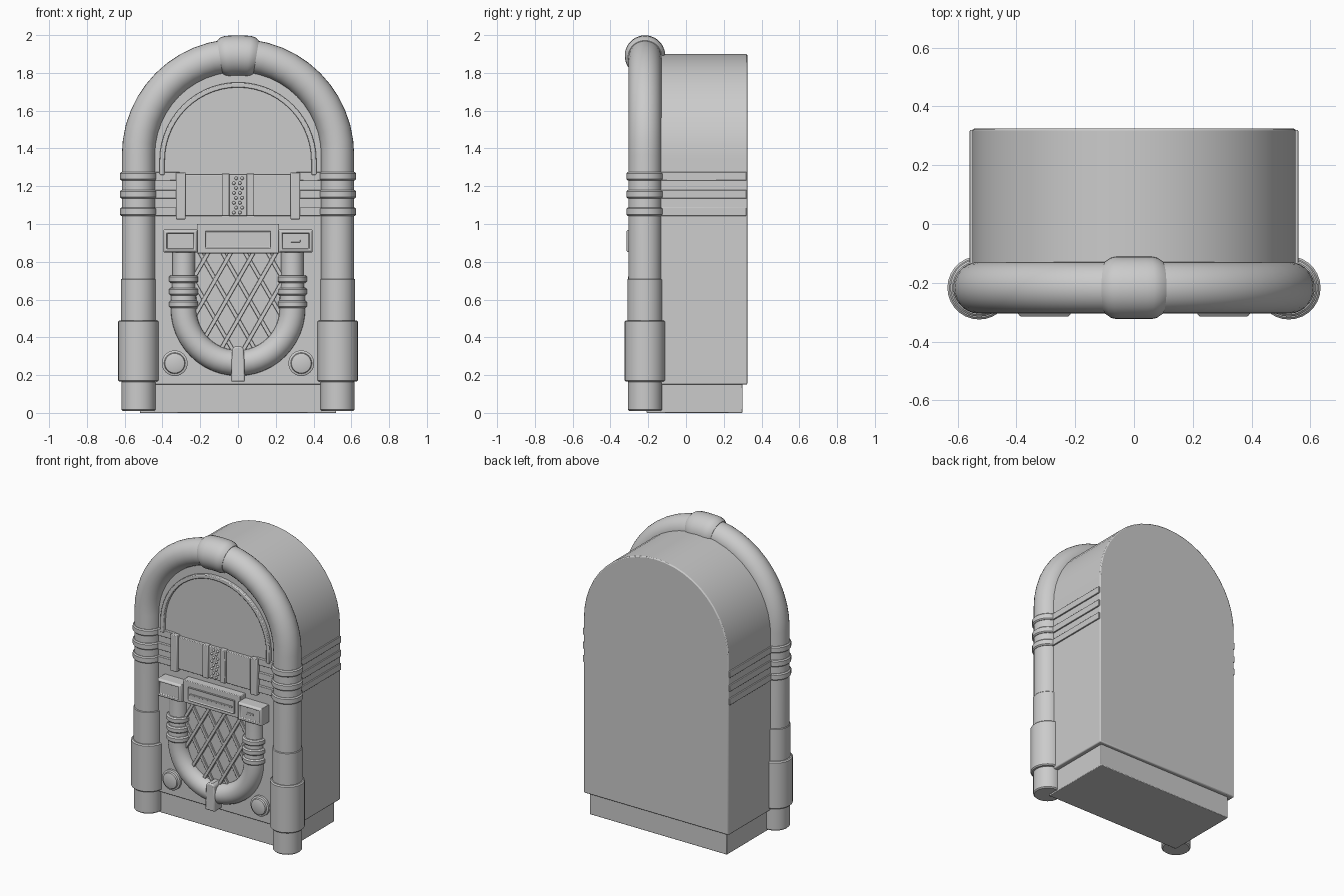
import bpy, bmesh, math
from mathutils import Vector

if "Cube" in bpy.data.objects:
    bpy.data.objects.remove(bpy.data.objects["Cube"])

TY = -0.217      # depth of the front tube axis
FACE = -0.23     # front panel plane
CX, CZ = 0.527, 1.365


def finish(name, bm, bevel=0.0, angle=35):
    bmesh.ops.recalc_face_normals(bm, faces=bm.faces)
    me = bpy.data.meshes.new(name)
    bm.to_mesh(me)
    bm.free()
    ob = bpy.data.objects.new(name, me)
    bpy.context.collection.objects.link(ob)
    if bevel:
        m = ob.modifiers.new("Bevel", 'BEVEL')
        m.width, m.segments, m.limit_method = bevel, 2, 'ANGLE'
        m.angle_limit = math.radians(40)
    bpy.ops.object.select_all(action='DESELECT')
    ob.select_set(True)
    bpy.context.view_layer.objects.active = ob
    bpy.ops.object.shade_smooth_by_angle(angle=math.radians(angle))
    return ob


def prism(name, pts, y0, y1, bevel=0.0):
    """Extrude an x/z outline along y."""
    bm = bmesh.new()
    f = bm.faces.new([bm.verts.new((x, y0, z)) for x, z in pts])
    r = bmesh.ops.extrude_face_region(bm, geom=[f])
    bmesh.ops.translate(bm, vec=(0, y1 - y0, 0),
                        verts=[v for v in r['geom'] if isinstance(v, bmesh.types.BMVert)])
    return finish(name, bm, bevel)


def box(name, x0, x1, y0, y1, z0, z1, bevel=0.004, insets=()):
    """Box whose front face can take (thickness, depth) insets."""
    bm = bmesh.new()
    bmesh.ops.create_cube(bm, size=1)
    for v in bm.verts:
        v.co = ((x0 + x1) / 2 + v.co.x * (x1 - x0), (y0 + y1) / 2 + v.co.y * (y1 - y0),
                (z0 + z1) / 2 + v.co.z * (z1 - z0))
    bm.normal_update()
    front = min(bm.faces, key=lambda f: f.calc_center_median().y)
    for t, d in insets:
        bmesh.ops.inset_region(bm, faces=[front], thickness=t)
        bmesh.ops.translate(bm, vec=(0, d, 0), verts=front.verts)
        inner = front
        front = inner
    return finish(name, bm, bevel)


def sweep(name, pts, y, sides=28):
    """Round tube along (x, z, radius) points in a plane at depth y."""
    bm = bmesh.new()
    rings = []
    for i, (x, z, r) in enumerate(pts):
        a, b = pts[max(i - 1, 0)], pts[min(i + 1, len(pts) - 1)]
        t = Vector((b[0] - a[0], 0, b[1] - a[1])).normalized()
        n = Vector((t.z, 0, -t.x))
        rings.append([bm.verts.new(Vector((x, y, z)) + r * (n * math.cos(k) + Vector((0, math.sin(k), 0))))
                      for k in (2 * math.pi * s / sides for s in range(sides))])
    for p, q in zip(rings, rings[1:]):
        for s in range(sides):
            u = (s + 1) % sides
            bm.faces.new((p[s], p[u], q[u], q[s]))
    bm.faces.new(rings[0])
    bm.faces.new(rings[-1])
    return finish(name, bm)


def sleeve(name, x, y, z0, z1, r, c=0.007):
    return sweep(name, [(x, z0, r - c), (x, z0 + c, r), (x, z1 - c, r), (x, z1, r - c)], y)


def arc(cz, r, a0, a1, n):
    return [(r * math.cos(math.radians(a0 + (a1 - a0) * i / n)),
             cz + r * math.sin(math.radians(a0 + (a1 - a0) * i / n))) for i in range(n + 1)]


# Cabinet and plinth
prism("cabinet", [(-0.55, 0.15), (0.55, 0.15)] + arc(1.35, 0.55, 0, 180, 24), FACE, 0.325, 0.007)
box("plinth", -0.52, 0.52, -0.21, 0.30, 0, 0.16)

# Front arch tube with top collar
path = [(CX, 0.16)] + arc(CZ, CX, 0, 180, 24) + [(-CX, 0.16)]
sweep("arch_tube", [(x, z, 0.088) for x, z in path], TY)
collar = arc(CZ, CX, 79.5, 100.5, 10)
edge = [0.09, 0.103] + [0.107] * 7 + [0.103, 0.09]
sweep("top_collar", [(x, z, r) for (x, z), r in zip(collar, edge)], TY)

# Arched window frame and its glass
outer, inner = arc(1.335, 0.415, 0, 180, 28), arc(1.335, 0.388, 0, 180, 28)
prism("window_frame", [(0.415, 1.26)] + outer + [(-0.415, 1.26), (-0.388, 1.26)]
      + inner[::-1] + [(0.388, 1.26)], -0.252, FACE + 0.01, 0.005)

# Columns, bands, knobs and lower tube legs on both sides
for s, side in ((-1, "left"), (1, "right")):
    sleeve(side + "_foot", s * CX, TY, 0.01, 0.17, 0.091)
    sleeve(side + "_lower_sleeve", s * CX, TY, 0.165, 0.49, 0.108)
    sleeve(side + "_upper_sleeve", s * CX, TY, 0.48, 0.71, 0.093, 0.004)
    for i, z in enumerate((1.043, 1.135, 1.23)):
        sleeve(f"{side}_column_band_{i}", s * CX, TY, z, z + 0.045, 0.098)
        xa, xb = sorted((s * 0.50, s * 0.559))
        box(f"{side}_side_band_{i}", xa, xb, TY, 0.32, z, z + 0.045, 0.003)
        xa, xb = sorted((s * 0.31, s * 0.47))
        box(f"{side}_front_band_{i}", xa, xb, -0.248, FACE + 0.01, z, z + 0.045, 0.003)
    for i, z in enumerate((0.555, 0.622, 0.688)):
        sleeve(f"{side}_leg_ring_{i}", s * 0.288, FACE, z, z + 0.04, 0.077, 0.008)
    # Round knob, turned about y
    bm = bmesh.new()
    prof = [(0.068, FACE + 0.01), (0.068, -0.246), (0.062, -0.25), (0.056, -0.25), (0.052, -0.26), (0.03, -0.266)]
    rings = [[bm.verts.new((s * 0.335 + r * math.cos(k * math.pi / 16), y, 0.263 + r * math.sin(k * math.pi / 16)))
              for k in range(32)] for r, y in prof]
    for p, q in zip(rings, rings[1:]):
        for k in range(32):
            bm.faces.new((p[k], p[(k + 1) % 32], q[(k + 1) % 32], q[k]))
    bm.faces.new(rings[-1])
    finish(side + "_knob", bm)
    # Coin box
    xa, xb = sorted((s * 0.215, s * 0.395))
    box(side + "_coin_box", xa, xb, -0.305, FACE + 0.01, 0.85, 0.97, 0.003,
        ((0.012, -0.01), (0.012, 0.0), (0.004, 0.012)))
    # Selector panel bars
    box(side + "_panel_outer_bar", s * 0.303 - 0.025, s * 0.303 + 0.025, -0.268, FACE, 1.025, 1.273)
    box(side + "_panel_inner_bar", s * 0.066 - 0.02, s * 0.066 + 0.02, -0.264, FACE, 1.042, 1.268)
box("coin_slot", 0.28, 0.33, -0.309, -0.295, 0.903, 0.916, 0.002)

# Selector panel with button beads
box("selector_panel", -0.32, 0.32, -0.25, FACE + 0.01, 1.042, 1.262)
bm = bmesh.new()
for r in range(8):
    for c in (-1, 1):
        ret = bmesh.ops.create_icosphere(bm, subdivisions=2, radius=0.009)
        bmesh.ops.translate(bm, vec=(c * 0.016 + (0.006 if r % 2 else -0.006), -0.251, 1.06 + r * 0.026),
                            verts=ret['verts'])
finish("selector_buttons", bm)

# Sign board between the coin boxes
box("sign_board", -0.217, 0.217, -0.285, FACE + 0.01, 0.845, 1.0, 0.004)
box("sign_plate", -0.175, 0.175, -0.296, -0.28, 0.87, 0.962, 0.003, ((0.01, 0.006),))
box("sign_ridge", -0.16, 0.16, -0.296, -0.285, 0.909, 0.919, 0.002)

# U-shaped lower tube with clip
u = [(-0.288, 0.87, 0.06), (-0.288, 0.70, 0.06), (-0.288, 0.60, 0.068)]
u += [(x, z, 0.068) for x, z in arc(0.552, 0.288, 180, 360, 24)]
u += [(0.288, 0.60, 0.068), (0.288, 0.70, 0.06), (0.288, 0.87, 0.06)]
sweep("lower_tube", u, FACE, 24)
prism("tube_clip", [(-0.037, 0.165), (0.037, 0.165), (0.034, 0.27), (0.03, 0.34), (0.015, 0.352),
                    (-0.015, 0.352), (-0.03, 0.34), (-0.034, 0.27)], -0.305, FACE + 0.01, 0.008)

# Diagonal grille slats, clipped to the inside of the lower tube
def inside(x, z):
    return z < 0.87 and abs(x) < 0.25 and (z > 0.552 or math.hypot(x, z - 0.552) < 0.25)

for s, way in ((-1, "falling"), (1, "rising")):
    for i in range(6):
        off = -0.30 + i * 0.12
        run = [(s * (off + (z - 0.6) / 1.75), z) for z in (0.29 + k * 0.005 for k in range(118))]
        run = [p for p in run if inside(*p)]
        if len(run) > 8:
            (x0, z0), (x1, z1) = run[0], run[-1]
            w = 0.012
            prism(f"{way}_slat_{i}", [(x0 - w, z0), (x0 + w, z0), (x1 + w, z1), (x1 - w, z1)],
                  -0.245 - 0.003 * s, FACE + 0.01, 0.003)
